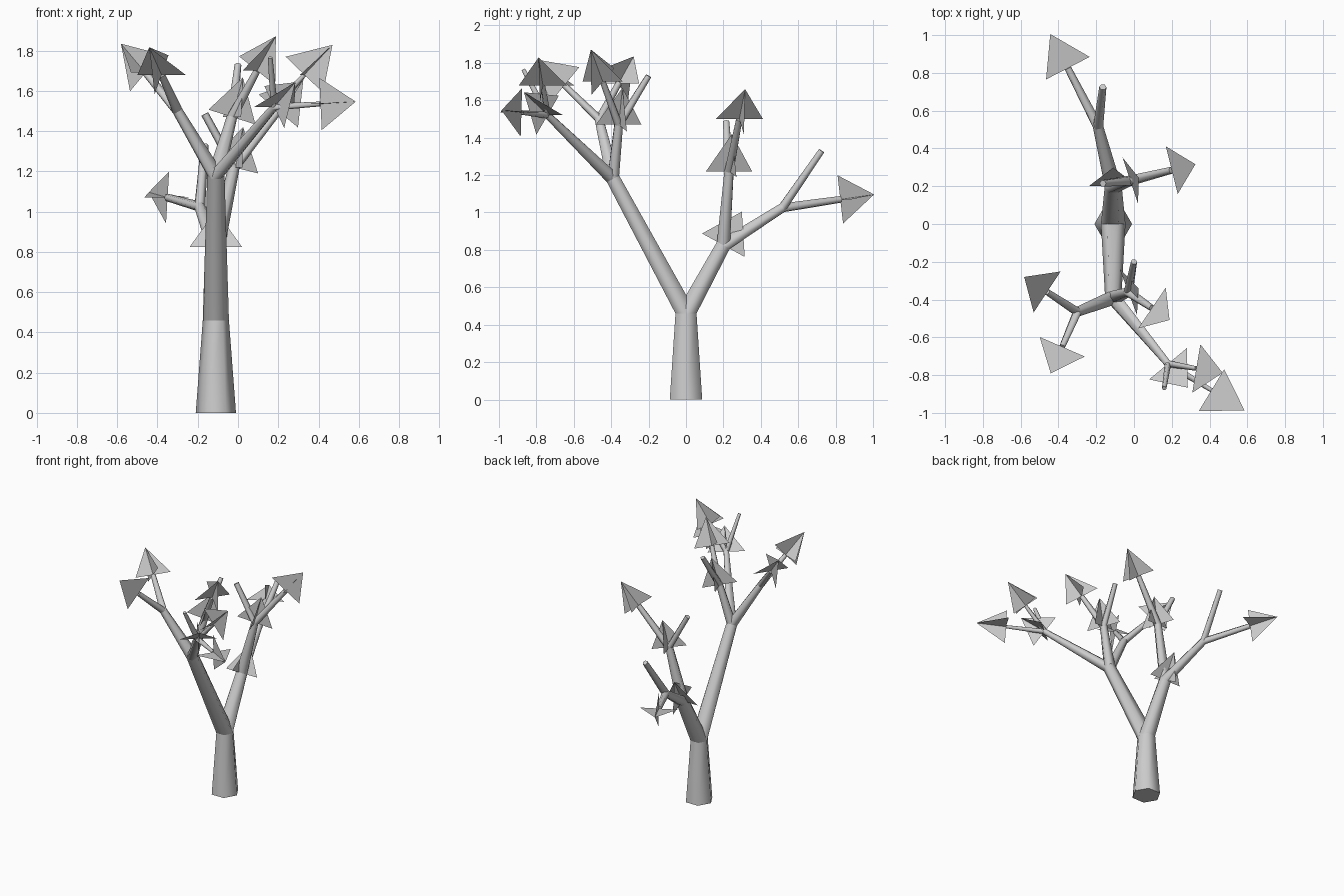
import bpy, bmesh, math
from mathutils import Vector

cube = bpy.data.objects.get("Cube")
if cube:
    bpy.data.objects.remove(cube)

SIDES = 6
LEAF_LENGTH, LEAF_HALF_WIDTH = 0.205, 0.13
UP = Vector((0, 0, 1))

grey = bpy.data.materials.new("plain_grey")
grey.use_nodes = True
grey.diffuse_color = (0.6, 0.6, 0.6, 1)
grey.node_tree.nodes["Principled BSDF"].inputs["Base Color"].default_value = grey.diffuse_color


def finish(bm, name):
    mesh = bpy.data.meshes.new(name)
    bm.to_mesh(mesh)
    bm.free()
    mesh.materials.append(grey)
    bpy.context.collection.objects.link(bpy.data.objects.new(name, mesh))


# Leaf: two crossed triangles pointing along the branch
def add_leaf(base, direction, name):
    side = direction.cross(UP).normalized()
    bm = bmesh.new()
    apex = bm.verts.new(base + direction * LEAF_LENGTH)
    for axis in (side, side.cross(direction)):
        offset = axis * LEAF_HALF_WIDTH
        bm.faces.new((apex, bm.verts.new(base + offset), bm.verts.new(base - offset)))
    finish(bm, name)


# Branch skeleton: (end point, end radius, has leaf, children)
def node(point, radius, leaf=False, *children):
    return Vector(point), radius, leaf, children


left_fork = node((-0.30, -0.465, 1.50), 0.026, False,
                 node((-0.46, -0.36, 1.69), 0.017, True),
                 node((-0.38, -0.65, 1.68), 0.017, True))
middle_fork = node((-0.03, -0.36, 1.47), 0.026, True,
                   node((0.0, -0.20, 1.73), 0.017),
                   node((0.095, -0.445, 1.70), 0.017, True))
outer_fork = node((0.18, -0.74, 1.52), 0.021, True,
                  node((0.16, -0.87, 1.765), 0.012),
                  node((0.33, -0.765, 1.68), 0.012, True),
                  node((0.41, -0.88, 1.535), 0.012, True))
upright_fork = node((-0.02, 0.23, 1.22), 0.028, True,
                    node((-0.165, 0.215, 1.485), 0.019),
                    node((0.20, 0.285, 1.50), 0.019, True))
back_fork = node((-0.19, 0.515, 1.025), 0.028, False,
                 node((-0.165, 0.725, 1.33), 0.019),
                 node((-0.35, 0.825, 1.07), 0.019, True))
front_limb = node((-0.11, -0.39, 1.18), 0.043, False, left_fork, middle_fork, outer_fork)
back_limb = node((-0.11, 0.20, 0.825), 0.045, True, upright_fork, back_fork)
trunk = node((-0.11, 0, 0.46), 0.065, False, front_limb, back_limb)

leaves = []


def make_ring(bm, center, radius, spokes):
    return [bm.verts.new(center + s * radius) for s in spokes]


# Grow each tapered branch from the ring its parent ended on
def grow(bm, start, ring, spokes, heading, part):
    end, radius, leaf, children = part
    direction = (end - start).normalized()
    turn = heading.rotation_difference(direction)
    spokes = [turn @ s for s in spokes]
    tip = make_ring(bm, end, radius, spokes)
    for i in range(SIDES):
        j = (i + 1) % SIDES
        bm.faces.new((ring[i], ring[j], tip[j], tip[i])).smooth = True
    if leaf:
        leaves.append((end, direction))
    for child in children:
        grow(bm, end, tip, spokes, direction, child)
    if not children:
        bm.faces.new(make_ring(bm, end, radius, spokes))


# Trunk and branches
bm = bmesh.new()
angles = [2 * math.pi * i / SIDES for i in range(SIDES)]
spokes = [Vector((math.cos(a), math.sin(a), 0)) for a in angles]
foot = Vector((-0.11, 0, 0))
grow(bm, foot, make_ring(bm, foot, 0.1, spokes), spokes, UP, trunk)
bm.faces.new(make_ring(bm, foot, 0.1, spokes)[::-1])
finish(bm, "trunk_and_branches")

# Leaves
for number, (base, direction) in enumerate(leaves, 1):
    add_leaf(base, direction, f"leaf_{number}")
